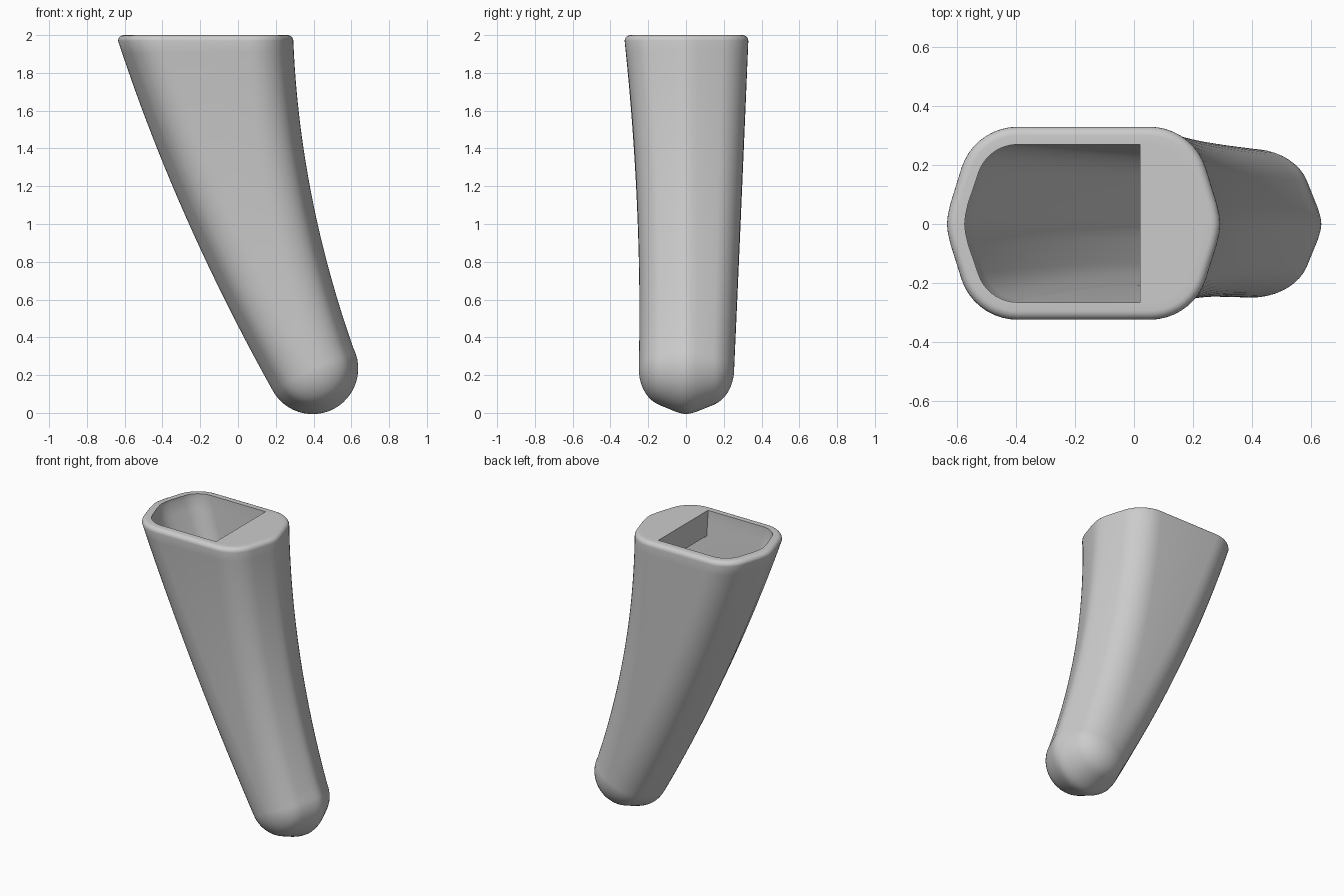
import bpy, bmesh, math
from mathutils import Vector

cube = bpy.data.objects.get("Cube")
if cube:
    bpy.data.objects.remove(cube, do_unlink=True)

grey = bpy.data.materials.new("plain grey")
grey.use_nodes = True
grey.diffuse_color = (0.6, 0.6, 0.6, 1)
grey.node_tree.nodes["Principled BSDF"].inputs["Base Color"].default_value = (0.6, 0.6, 0.6, 1)

WALL = 0.06      # shell thickness
RIM = 0.03       # rim rounding
STEPS = 28       # sections along the leg
TOP = 2.0


def bezier(a, b, c, t):
    return a * (1 - t) ** 2 + b * 2 * t * (1 - t) + c * t * t


def frame(t):
    """Section ends on both edge curves, and half widths towards -y and +y."""
    left = bezier(Vector((-0.635, 0, TOP - RIM)), Vector((-0.33, 0, 1.04)), Vector((0.18, 0, 0.125)), t)
    right = bezier(Vector((0.293, 0, TOP - RIM)), Vector((0.326, 0, 1.155)), Vector((0.61, 0, 0.345)), t)
    return left, right, bezier(0.325, 0.23, 0.25, t), 0.33 + (0.255 - 0.33) * t


def half_profile(t, inset):
    """Blunt pointed end as (distance from the middle, y), from the -y side to the +y side."""
    left, right, wide_neg, wide_pos = frame(t)
    half = (right - left).length / 2
    radius = 0.2 - inset
    quarter = [(0.0, 0.0), (0.003, 0.03), (0.012, 0.07)]
    for i in range(10):
        a = math.radians(18 + 72 * i / 9)
        quarter.append((0.24 - inset - radius * math.cos(a), 0.13 + radius * math.sin(a)))
    pts = [(max(half - inset - off, 0.001), y) for off, y in quarter]
    pts.append((0.0, 0.33 - inset))
    neg = [(u, -y * wide_neg / 0.33) for u, y in reversed(pts[1:])]
    return neg + [(u, y * wide_pos / 0.33) for u, y in pts]


def place(t, u, y, angle=0.0, lift=0.0):
    left, right, _, _ = frame(t)
    axis = (right - left).normalized()
    down = Vector((axis.z, 0, -axis.x))
    spot = (left + right) / 2 + (axis * math.cos(angle) + down * math.sin(angle)) * u
    return spot + Vector((0, y, lift))


def ring(t, inset, lift=0.0):
    prof = half_profile(t, inset)
    back = [(-u, y) for u, y in reversed(prof[1:-1])]
    return [place(t, u, y, lift=lift) for u, y in prof + back]


def strip(bm, rows, closed):
    grid = [[bm.verts.new(p) for p in row] for row in rows]
    n = len(rows[0])
    for a, b in zip(grid, grid[1:]):
        for i in range(n if closed else n - 1):
            j = (i + 1) % n
            bm.faces.new((a[i], a[j], b[j], b[i]))


def finish(bm, name):
    bmesh.ops.remove_doubles(bm, verts=bm.verts, dist=0.0004)
    bmesh.ops.recalc_face_normals(bm, faces=bm.faces)
    mesh = bpy.data.meshes.new(name)
    bm.to_mesh(mesh)
    bm.free()
    mesh.materials.append(grey)
    obj = bpy.data.objects.new(name, mesh)
    bpy.context.collection.objects.link(obj)
    bpy.ops.object.select_all(action="DESELECT")
    obj.select_set(True)
    bpy.context.view_layer.objects.active = obj
    bpy.ops.object.shade_smooth_by_angle(angle=math.radians(32))
    return obj


# Hollow leg: outer skin, rounded rim and inner skin in one run of sections
bm = bmesh.new()
outer = [ring(i / STEPS, 0) for i in range(STEPS, -1, -1)]
rim = []
for k in range(1, 6):
    a = math.radians(90 * k / 5)
    rim.append(ring(0, RIM * (1 - math.cos(a)), RIM * math.sin(a)))
mouth = [ring(0, WALL, RIM)]
inner = [ring(i / STEPS, WALL) for i in range(STEPS + 1)]
strip(bm, outer + rim + mouth + inner, True)

# Round foot: the end profile spun about the cross axis, outside and inside
for inset in (0, WALL):
    prof = half_profile(1, inset)
    strip(bm, [[place(1, u, y, math.pi * k / 24) for u, y in prof] for k in range(25)], False)
finish(bm, "hollow_leg")

# Web closing one end of the mouth
bm = bmesh.new()
prof = half_profile(0, WALL)
outline = [place(0, u, y, lift=RIM) for u, y in prof]
for p in (outline[0], outline[-1]):
    p.x = 0.02
top = bm.faces.new([bm.verts.new(p) for p in outline])
block = bmesh.ops.extrude_face_region(bm, geom=[top], use_keep_orig=True)
for v in block["geom"]:
    if isinstance(v, bmesh.types.BMVert):
        v.co.z -= 0.17
finish(bm, "mouth_web")
